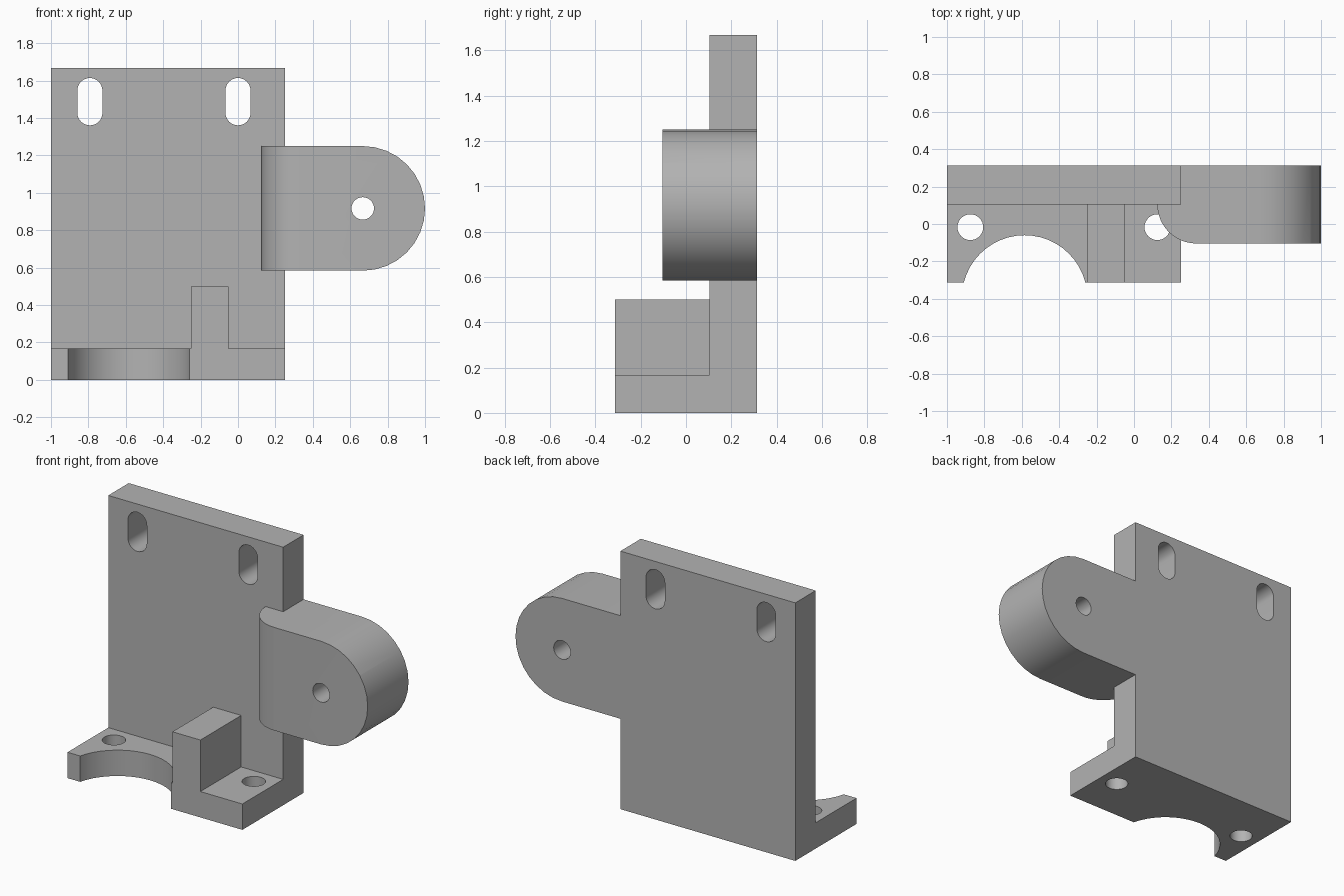
import bpy, bmesh
from math import sin, cos, radians
from mathutils import Vector

if "Cube" in bpy.data.objects:
    bpy.data.objects.remove(bpy.data.objects["Cube"], do_unlink=True)

grey = bpy.data.materials.new("plain grey")
grey.use_nodes = True
COLOUR = (0.45, 0.45, 0.45, 1)
grey.diffuse_color = COLOUR
grey.node_tree.nodes["Principled BSDF"].inputs["Base Color"].default_value = COLOUR


def arc(cx, cy, r, start, end, steps):
    """Points along a circular arc, angles in degrees."""
    angles = [radians(start + (end - start) * i / steps) for i in range(steps + 1)]
    return [(cx + r * cos(a), cy + r * sin(a)) for a in angles]


def circle(cx, cy, r, steps=32):
    return arc(cx, cy, r, 0, 360, steps)[:-1]


def rect(x0, x1, y0, y1):
    return [(x0, y0), (x1, y0), (x1, y1), (x0, y1)]


def prism(name, profile, axis, lo, hi):
    """Extrude a profile along y (drawn in x, z) or z (drawn in x, y)."""
    place = (lambda p: (p[0], lo, p[1])) if axis == "y" else (lambda p: (p[0], p[1], lo))
    step = Vector((0, hi - lo, 0)) if axis == "y" else Vector((0, 0, hi - lo))
    bm = bmesh.new()
    face = bm.faces.new([bm.verts.new(place(p)) for p in profile])
    ext = bmesh.ops.extrude_face_region(bm, geom=[face], use_keep_orig=True)
    bmesh.ops.translate(bm, vec=step, verts=[v for v in ext["geom"] if isinstance(v, bmesh.types.BMVert)])
    bmesh.ops.recalc_face_normals(bm, faces=bm.faces)
    mesh = bpy.data.meshes.new(name)
    bm.to_mesh(mesh)
    bm.free()
    mesh.materials.append(grey)
    obj = bpy.data.objects.new(name, mesh)
    bpy.context.collection.objects.link(obj)
    return obj


def combine(target, tool, operation):
    """Apply a boolean and discard the tool."""
    mod = target.modifiers.new(operation.lower(), "BOOLEAN")
    mod.operation, mod.solver, mod.object = operation, "EXACT", tool
    bpy.context.view_layer.objects.active = target
    bpy.ops.object.modifier_apply(modifier=mod.name)
    bpy.data.objects.remove(tool, do_unlink=True)


LEFT, RIGHT = -1, 0.25
FRONT, MID, BACK = -0.3125, 0.104, 0.3125
BASE, TOP = 0.167, 1.667

# Upright plate, base flange and stop block
bracket = prism("bracket", rect(LEFT, RIGHT, 0, TOP), "y", MID, BACK)
combine(bracket, prism("base_flange", rect(LEFT, RIGHT, FRONT, BACK), "z", 0, BASE), "UNION")
combine(bracket, prism("stop_block", rect(-0.25, -0.05, 0, 0.5), "y", FRONT, BACK), "UNION")

# Round scoop in the flange
combine(bracket, prism("scoop", circle(-0.585, -0.395, 0.335, 48), "z", -0.1, 0.3), "DIFFERENCE")

# Flange bolt holes
for x in (-0.875, 0.125):
    combine(bracket, prism("bolt_hole", circle(x, -0.017, 0.069), "z", -0.1, 0.3), "DIFFERENCE")

# Upper slots
for x in (-0.792, 0):
    slot = arc(x, 1.547, 0.067, 0, 180, 16) + arc(x, 1.428, 0.067, 180, 360, 16)
    combine(bracket, prism("slot", slot, "y", 0, 0.5), "DIFFERENCE")

# Side lug: rounded end, with a quarter-round blend onto the plate
lug_side = [(0.125, 0.584)] + arc(0.667, 0.917, 0.333, -90, 90, 16) + [(0.125, 1.25)]
lug = prism("side_lug", lug_side, "y", -0.104, BACK)
plan = arc(0.333, MID, 0.208, 180, 270, 12) + [(1.2, -0.104), (1.2, 0.5), (0.125, 0.5)]
combine(lug, prism("lug_plan", plan, "z", 0.4, 1.4), "INTERSECT")
combine(bracket, lug, "UNION")
combine(bracket, prism("pivot_hole", circle(0.667, 0.917, 0.06), "y", -0.3, 0.5), "DIFFERENCE")

# Smooth the curves, keep the edges crisp
bpy.ops.object.select_all(action="DESELECT")
bracket.select_set(True)
bpy.context.view_layer.objects.active = bracket
bpy.ops.object.shade_smooth_by_angle(angle=radians(30))
